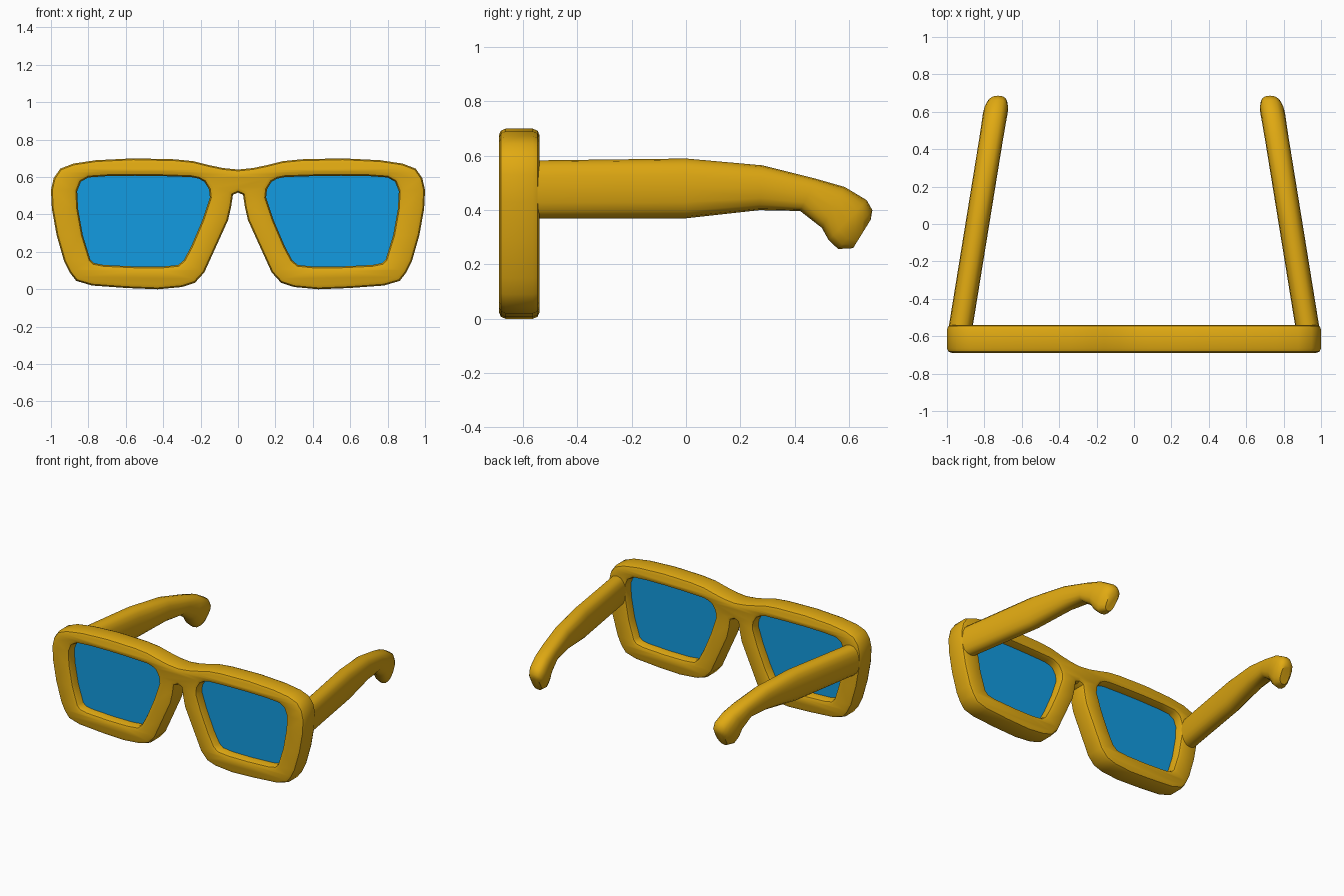
import bpy, bmesh, math

cube = bpy.data.objects.get("Cube")
if cube:
    bpy.data.objects.remove(cube, do_unlink=True)


def material(name, colour):
    m = bpy.data.materials.new(name)
    m.use_nodes = True
    m.diffuse_color = colour
    m.node_tree.nodes["Principled BSDF"].inputs["Base Color"].default_value = colour
    return m


gold = material("golden yellow", (0.75, 0.4, 0.006, 1))
blue = material("lens blue", (0.006, 0.33, 0.75, 1))


def finish(name, bm, mat):
    bmesh.ops.remove_doubles(bm, verts=bm.verts, dist=0.0005)
    bmesh.ops.recalc_face_normals(bm, faces=bm.faces)
    mesh = bpy.data.meshes.new(name)
    bm.to_mesh(mesh)
    bm.free()
    mesh.materials.clear()
    mesh.materials.append(mat)
    obj = bpy.data.objects.new(name, mesh)
    bpy.context.collection.objects.link(obj)
    bpy.ops.object.select_all(action="DESELECT")
    obj.select_set(True)
    bpy.context.view_layer.objects.active = obj
    bpy.ops.object.shade_smooth_by_angle(angle=math.radians(40))
    return obj


def slab(name, loops, y, thickness, bevel, mat):
    """Filled flat outline with holes, standing upright, with rounded rims."""
    curve = bpy.data.curves.new(name + "_outline", "CURVE")
    curve.dimensions = "2D"
    curve.fill_mode = "BOTH"
    curve.extrude = thickness / 2 - bevel
    curve.bevel_depth = bevel
    curve.bevel_resolution = 1
    curve.offset = -bevel
    for loop in loops:
        s = curve.splines.new("POLY")
        s.points.add(len(loop) - 1)
        for p, (x, z) in zip(s.points, loop):
            p.co = (x, z, 0, 1)
        s.use_cyclic_u = True
    helper = bpy.data.objects.new(name + "_outline", curve)
    bpy.context.collection.objects.link(helper)
    graph = bpy.context.evaluated_depsgraph_get()
    mesh = bpy.data.meshes.new_from_object(helper.evaluated_get(graph))
    bm = bmesh.new()
    bm.from_mesh(mesh)
    bpy.data.objects.remove(helper, do_unlink=True)
    bpy.data.meshes.remove(mesh)
    for v in bm.verts:
        x, z, d = v.co
        v.co = (x, y - d, z)
    return finish(name, bm, mat)


def mirrored(loop):
    return [(-x, z) for x, z in reversed(loop)]


# Half of the rim outline, from the top of the bridge round to the nose notch
half = [(0, .64), (.08, .648), (.16, .665), (.24, .685), (.34, .695), (.56, .7),
        (.76, .69), (.88, .672), (.95, .645), (.985, .595), (1, .53), (.995, .43),
        (.97, .29), (.93, .15), (.9, .09), (.865, .045), (.78, .02), (.6, .007),
        (.43, 0), (.3, .012), (.23, .035), (.18, .09), (.13, .2), (.053, .37),
        (.037, .44), (.027, .505), (0, .517)]
outline = half + mirrored(half[1:-1])

# Lens opening
opening = [(.25, .6), (.4, .605), (.55, .607), (.7, .605), (.8, .598), (.84, .575),
           (.86, .525), (.855, .43), (.83, .29), (.79, .16), (.77, .14), (.72, .13),
           (.55, .122), (.4, .122), (.32, .13), (.29, .155), (.25, .23), (.19, .37),
           (.15, .49), (.155, .535), (.18, .575), (.21, .592)]

slab("front_frame", [outline, opening, mirrored(opening)], -.614, .15, .025, gold)

# Lenses, let slightly into the rim
cx, cz = .51, .37
lens = [(cx + (x - cx) * 1.03, cz + (z - cz) * 1.03) for x, z in opening]
slab("left_lens", [lens], -.614, .02, 0, blue)
slab("right_lens", [mirrored(lens)], -.614, .02, 0, blue)

# Temple arm sections: upper point, lower point (y, z) and half width
sections = [((-.56, .583), (-.56, .37), .064), ((0, .59), (0, .37), .064),
            ((.28, .565), (.27, .4), .064), ((.48, .515), (.42, .397), .064),
            ((.585, .485), (.5, .335), .065), ((.665, .437), (.525, .29), .066),
            ((.686, .4), (.56, .257), .058), ((.68, .365), (.615, .26), .035)]


def rounded(value):
    return math.copysign(abs(value) ** .8, value)


def temple(name, side, sides=16):
    bm = bmesh.new()
    rings = []
    for (y1, z1), (y2, z2), w in sections:
        ring = []
        for i in range(sides):
            a = math.tau * i / sides
            u, t = rounded(math.sin(a)), rounded(math.cos(a)) / 2
            y = (y1 + y2) / 2 + (y1 - y2) * t
            z = (z1 + z2) / 2 + (z1 - z2) * t
            x = .925 - .162 * (y + .54) + u * w
            ring.append(bm.verts.new((side * x, y, z)))
        rings.append(ring)
    for a, b in zip(rings, rings[1:]):
        for i in range(sides):
            j = (i + 1) % sides
            bm.faces.new((a[i], a[j], b[j], b[i]))
    bm.faces.new(rings[0])
    bm.faces.new(rings[-1])
    return finish(name, bm, gold)


temple("left_temple", 1)
temple("right_temple", -1)
